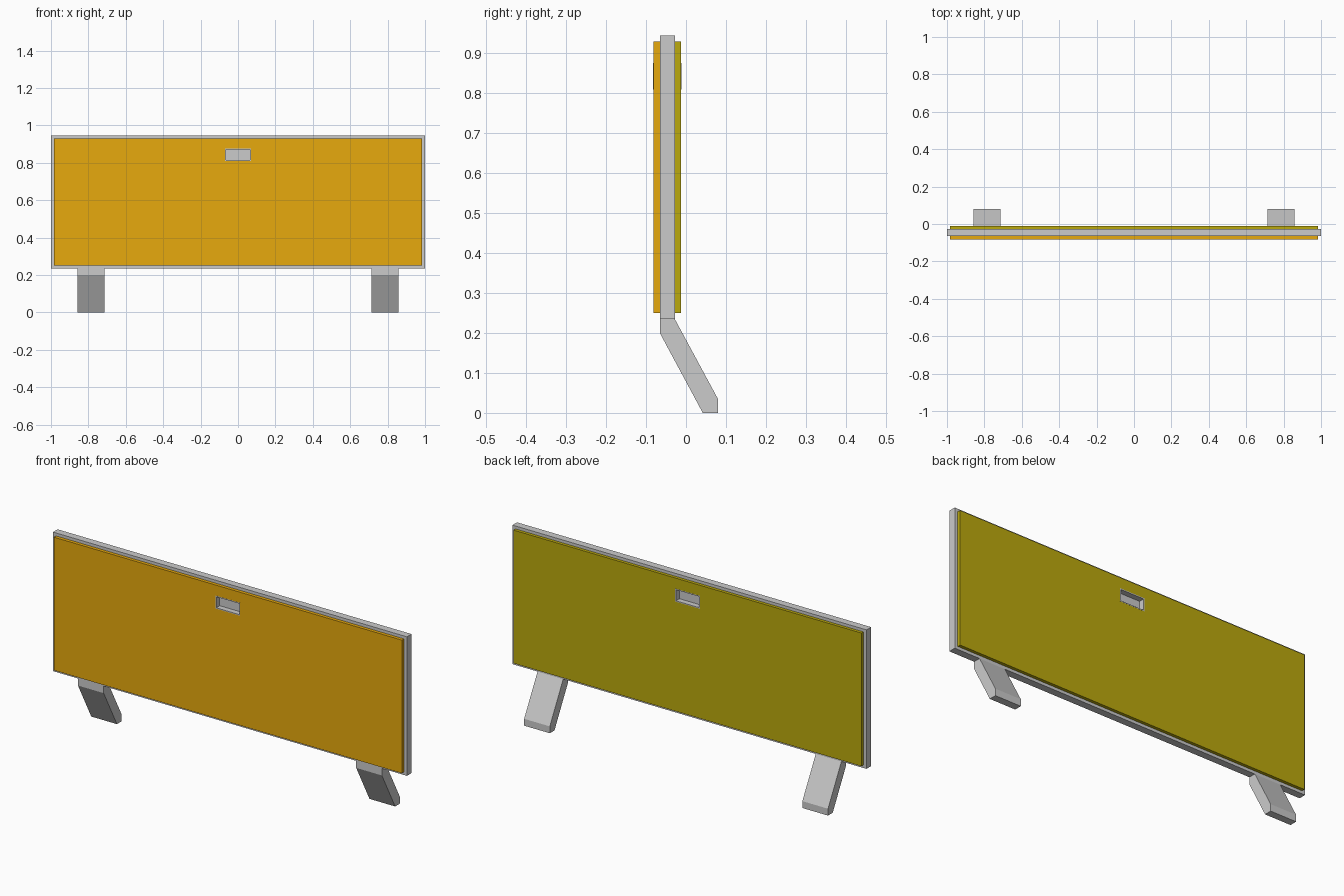
import bpy, bmesh
from mathutils import Vector

if "Cube" in bpy.data.objects:
    bpy.data.objects.remove(bpy.data.objects["Cube"])


def finish(name, bm, color=None):
    bmesh.ops.recalc_face_normals(bm, faces=bm.faces)
    mesh = bpy.data.meshes.new(name)
    bm.to_mesh(mesh)
    bm.free()
    obj = bpy.data.objects.new(name, mesh)
    bpy.context.collection.objects.link(obj)
    if color:
        mat = bpy.data.materials.new(name + "_paint")
        mat.diffuse_color = color
        mat.use_nodes = True
        mat.node_tree.nodes["Principled BSDF"].inputs["Base Color"].default_value = mat.diffuse_color
        mesh.materials.append(mat)
    return obj


def box_bm(x, y, z):
    bm = bmesh.new()
    bmesh.ops.create_cube(bm, size=1)
    for v in bm.verts:
        v.co = Vector([(b[0] + b[1]) / 2 + c * (b[1] - b[0])
                       for c, b in zip(v.co, (x, y, z))])
    return bm


def cut(obj, cutter):
    mod = obj.modifiers.new("handle_opening", 'BOOLEAN')
    mod.operation = 'DIFFERENCE'
    mod.solver = 'EXACT'
    mod.object = cutter


HX, HZ = (-0.07, 0.07), (0.81, 0.876)

# Cutter for the handle opening
cutter = finish("handle_cutter", box_bm(HX, (-0.2, 0.2), HZ))
cutter.hide_render = True
cutter.hide_set(True)

# Core board and the two coloured panels
PX, PZ = (-0.983, 0.983), (0.25, 0.93)
board = finish("board", box_bm((-1, 1), (-0.065, -0.028), (0.235, 0.945)))
front = finish("front_panel", box_bm(PX, (-0.082, -0.065), PZ), (0.8, 0.4, 0.004, 1))
back = finish("back_panel", box_bm(PX, (-0.028, -0.012), PZ), (0.5, 0.4, 0.004, 1))
for part in (board, front, back):
    cut(part, cutter)

# Handle insert with a recessed grip on both sides
bm = box_bm(HX, (-0.0825, -0.0115), HZ)
bm.normal_update()
for face in [f for f in bm.faces if abs(f.normal.y) > 0.9]:
    inward = -face.normal.copy()
    bmesh.ops.inset_region(bm, faces=[face], thickness=0.007)
    top = bmesh.ops.extrude_discrete_faces(bm, faces=[face])["faces"][0]
    bmesh.ops.translate(bm, verts=top.verts, vec=inward * 0.028)
finish("handle", bm)

# Bent legs, extruded from their side profile
PROFILE = [(-0.065, 0.235), (-0.065, 0.199), (0.042, 0), (0.08, 0),
           (0.08, 0.035), (-0.028, 0.235)]
for side, name in ((-1, "left_leg"), (1, "right_leg")):
    bm = bmesh.new()
    x0 = side * 0.786 - 0.0725
    face = bm.faces.new([bm.verts.new((x0, y, z)) for y, z in PROFILE])
    geom = bmesh.ops.extrude_face_region(bm, geom=[face])["geom"]
    bmesh.ops.translate(bm, vec=(0.145, 0, 0),
                        verts=[g for g in geom if isinstance(g, bmesh.types.BMVert)])
    finish(name, bm)
